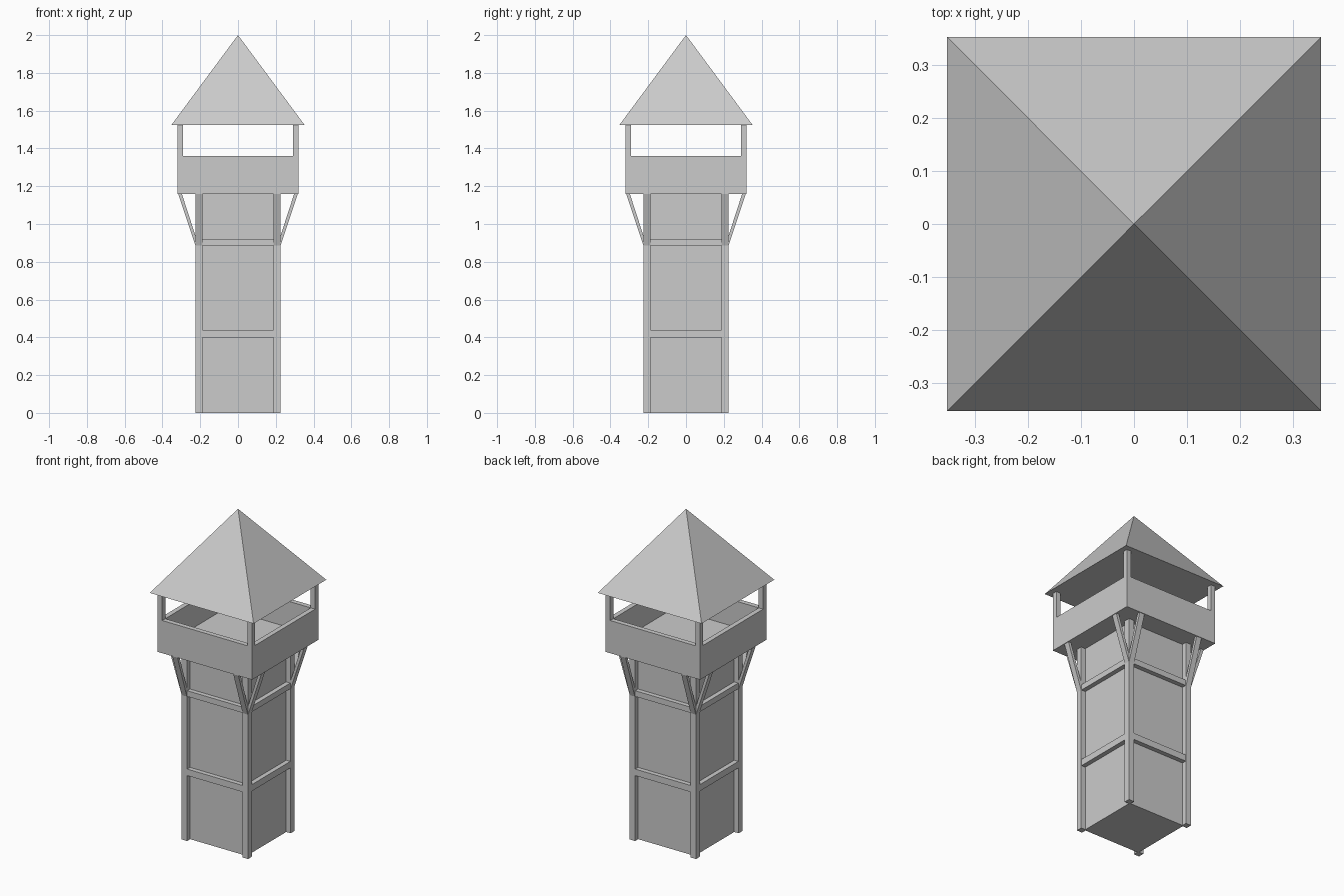
import bpy, bmesh
from mathutils import Matrix
from math import pi

if "Cube" in bpy.data.objects:
    bpy.data.objects.remove(bpy.data.objects["Cube"])


def mesh_object(name, bm):
    bmesh.ops.recalc_face_normals(bm, faces=bm.faces)
    me = bpy.data.meshes.new(name)
    bm.to_mesh(me)
    bm.free()
    ob = bpy.data.objects.new(name, me)
    bpy.context.collection.objects.link(ob)
    return ob


def box(name, lo, hi, turn=0):
    bm = bmesh.new()
    bmesh.ops.create_cube(bm, size=1)
    for v in bm.verts:
        v.co = [lo[i] + (v.co[i] + 0.5) * (hi[i] - lo[i]) for i in range(3)]
    bm.transform(Matrix.Rotation(turn * pi / 2, 4, 'Z'))
    return mesh_object(name, bm)


def brace(name, side, turn):
    # slanted strut: side profile in y/z, extruded across the post width
    profile = [(-0.225, 0.885), (-0.318, 1.165), (-0.299, 1.165), (-0.208, 0.885)]
    bm = bmesh.new()
    ends = []
    for x in (0.189 * side, 0.224 * side):
        ends.append([bm.verts.new((x, y, z)) for y, z in profile])
    a, b = ends
    bm.faces.new(a)
    bm.faces.new(b)
    for i in range(4):
        j = (i + 1) % 4
        bm.faces.new((a[i], a[j], b[j], b[i]))
    bm.transform(Matrix.Rotation(turn * pi / 2, 4, 'Z'))
    return mesh_object(name, bm)


# shaft and lookout floor
W = 0.195
box("shaft", (-W, -W, 0), (W, W, 1.165))
box("lookout_floor", (-0.29, -0.29, 1.16), (0.29, 0.29, 1.20))

# parts repeated on each of the four sides
for t in range(4):
    box("corner_post", (-0.225, -0.225, 0), (-0.188, -0.188, 1.165), t)
    box("lower_rail", (-0.188, -0.223, 0.40), (0.188, -0.19, 0.44), t)
    box("upper_rail", (-0.188, -0.223, 0.885), (0.188, -0.19, 0.92), t)
    box("parapet", (-0.32, -0.32, 1.16), (0.29, -0.29, 1.36), t)
    box("roof_post", (-0.32, -0.32, 1.36), (-0.29, -0.29, 1.525), t)
    for s in (-1, 1):
        brace("brace", s, t)

# pyramid roof with flat underside
E = 0.352
bm = bmesh.new()
base = [bm.verts.new((x * E, y * E, 1.525)) for x, y in ((-1, -1), (1, -1), (1, 1), (-1, 1))]
apex = bm.verts.new((0, 0, 2))
bm.faces.new(base)
for i in range(4):
    bm.faces.new((base[i], base[(i + 1) % 4], apex))
mesh_object("roof", bm)
